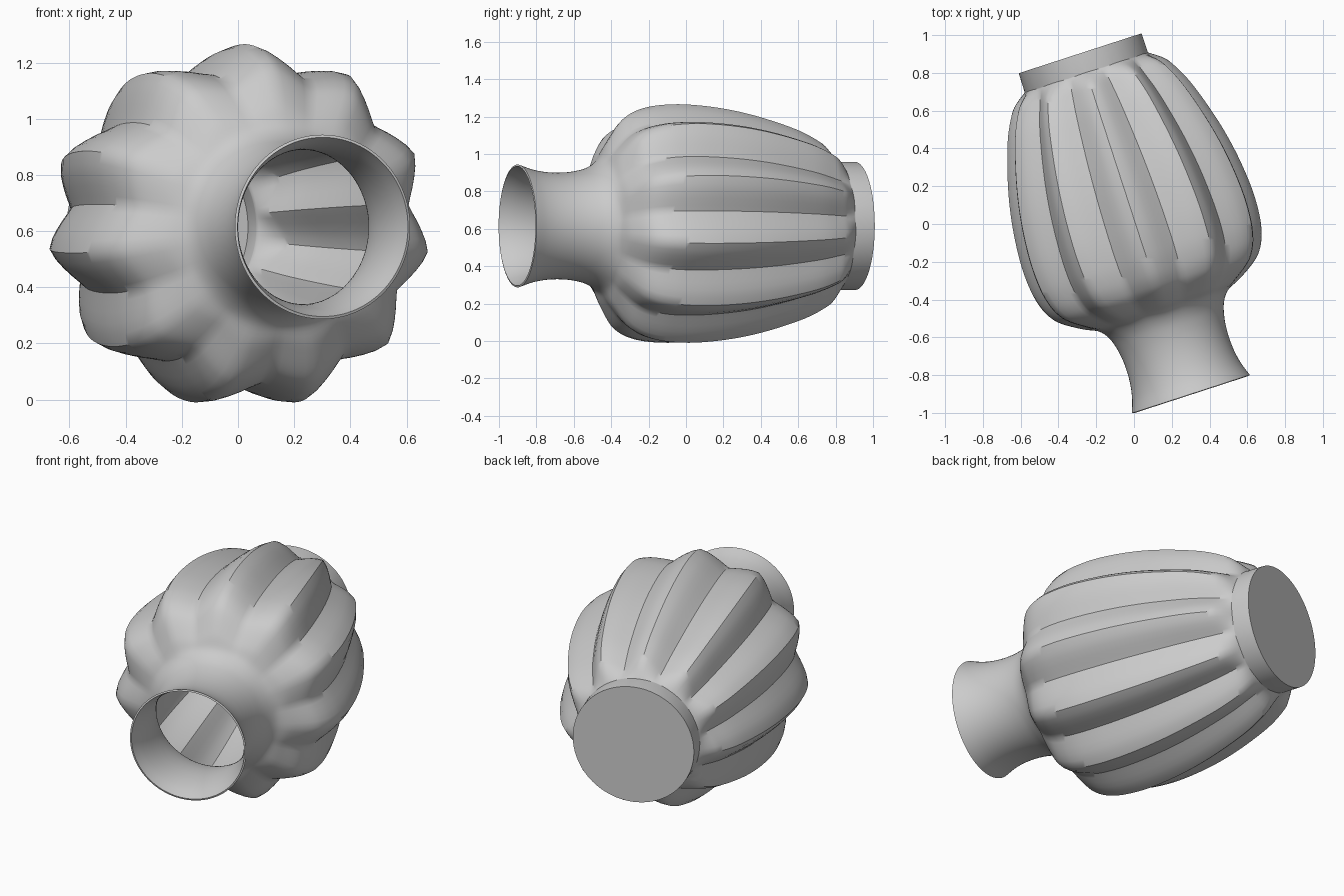
import bpy, bmesh, math
from mathutils import Matrix, Vector

cube = bpy.data.objects.get("Cube")
if cube:
    bpy.data.objects.remove(cube, do_unlink=True)

RIBS = 11
SEG = RIBS * 10
STEPS = 5
TILT = math.radians(18)

# Grey glaze
glaze = bpy.data.materials.new("grey_glaze")
glaze.use_nodes = True
grey = (0.6, 0.6, 0.6, 1)
glaze.diffuse_color = grey
glaze.node_tree.nodes["Principled BSDF"].inputs["Base Color"].default_value = grey

# Profile stations: distance from base, valley radius, ridge radius
foot = [(0, .335, .335), (.1, .333, .333)]
body = [(.105, .333, .335), (.15, .352, .4), (.2, .375, .443), (.33, .43, .508),
        (.55, .495, .578), (.75, .535, .62), (.95, .555, .64), (1.1, .555, .635),
        (1.2, .54, .614), (1.27, .515, .58), (1.32, .478, .532), (1.38, .405, .435),
        (1.42, .347, .352), (1.48, .307, .307), (1.56, .284, .284), (1.65, .275, .275),
        (1.74, .279, .279), (1.82, .294, .294), (1.893, .319, .319)]


def smooth_path(points):
    """Catmull-Rom samples through the points."""
    pts = [Vector(p) for p in points]
    pts = [pts[0]] + pts + [pts[-1]]
    out = []
    for a, b, c, d in zip(pts, pts[1:], pts[2:], pts[3:]):
        for i in range(STEPS):
            u = i / STEPS
            out.append(b + (c - a) * (u / 2)
                       + (a * 2 - b * 5 + c * 4 - d) * (u * u / 2)
                       + (b * 3 - a - c * 3 + d) * (u ** 3 / 2))
    return out + [pts[-1]]


def rib(angle):
    """Slightly rounded triangle wave: 1 on ridges, 0 in valleys."""
    k = 0.975
    return 0.5 + 0.5 * math.asin(k * math.cos(RIBS * angle)) / math.asin(k)


# Ribbed vase wall with closed base
bm = bmesh.new()
rings = []
for t, low, high in [Vector(p) for p in foot] + smooth_path(body):
    ring = []
    for i in range(SEG):
        a = 2 * math.pi * i / SEG
        r = low + (high - low) * rib(a)
        ring.append(bm.verts.new((r * math.sin(a), -t, r * math.cos(a))))
    rings.append(ring)
for lower, upper in zip(rings, rings[1:]):
    for i in range(SEG):
        j = (i + 1) % SEG
        bm.faces.new((lower[i], lower[j], upper[j], upper[i]))
bm.faces.new(rings[0])
bmesh.ops.recalc_face_normals(bm, faces=bm.faces)

# Lay the vase on its side, turned about the vertical
bm.transform(Matrix.Translation((-.283, .897, .615)) @ Matrix.Rotation(TILT, 4, "Z"))
mesh = bpy.data.meshes.new("ribbed_vase")
bm.to_mesh(mesh)
bm.free()
mesh.materials.append(glaze)
vase = bpy.data.objects.new("ribbed_vase", mesh)
bpy.context.collection.objects.link(vase)

# Thin wall
bpy.ops.object.select_all(action="DESELECT")
vase.select_set(True)
bpy.context.view_layer.objects.active = vase
shell = vase.modifiers.new("wall", "SOLIDIFY")
shell.thickness = 0.01
shell.offset = -1
bpy.ops.object.modifier_apply(modifier=shell.name)
bpy.ops.object.shade_smooth_by_angle(angle=math.radians(40))
